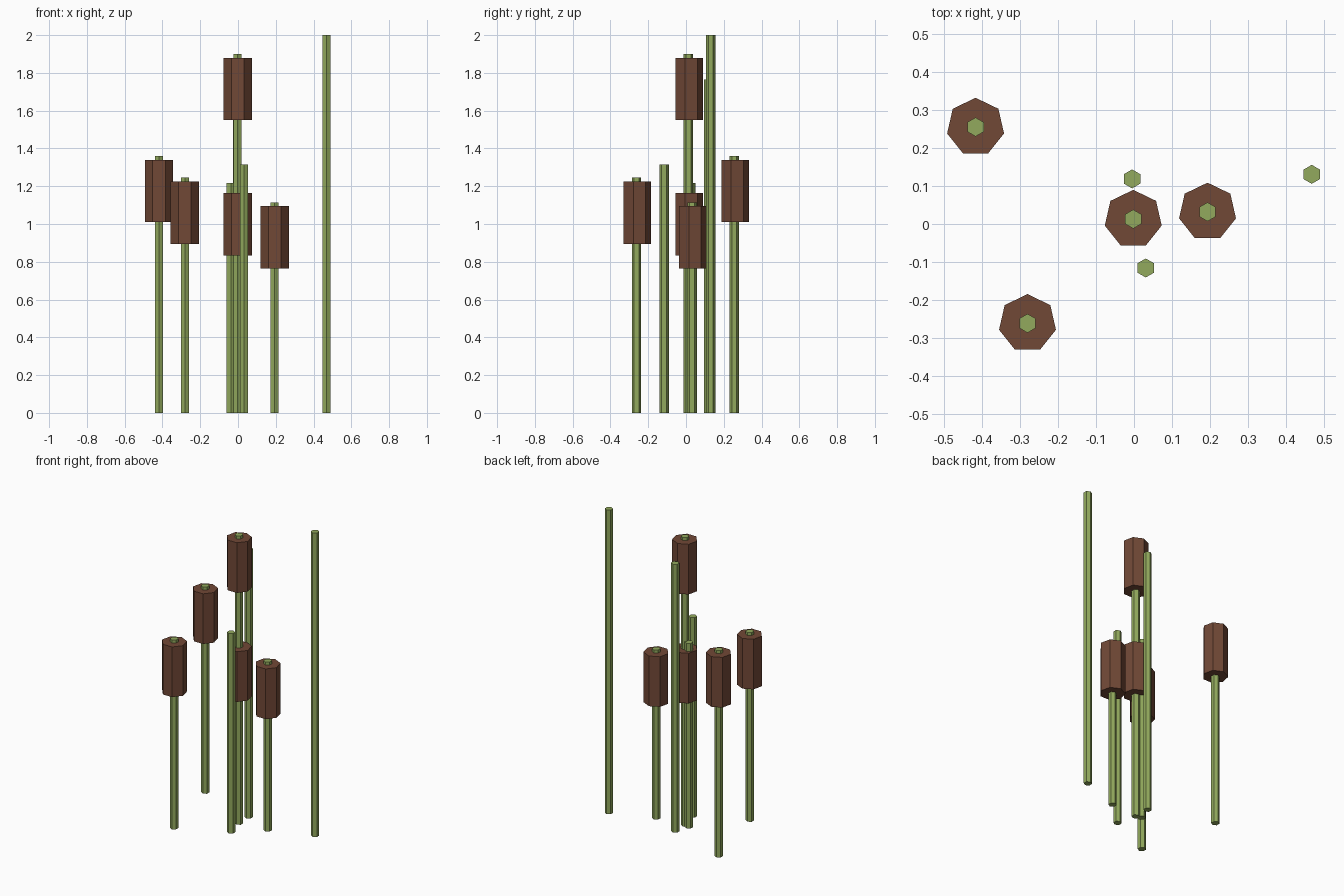
import bpy

cube = bpy.data.objects.get("Cube")
if cube:
    bpy.data.objects.remove(cube, do_unlink=True)


def material(name, rgb):
    mat = bpy.data.materials.new(name)
    mat.use_nodes = True
    mat.diffuse_color = (*rgb, 1)
    mat.node_tree.nodes["Principled BSDF"].inputs["Base Color"].default_value = (*rgb, 1)
    return mat


green = material("stem green", (0.29, 0.40, 0.11))
brown = material("seed head brown", (0.165, 0.065, 0.037))


def prism(name, sides, radius, x, y, bottom, top, mat):
    """Upright flat-sided prism with one corner pointing to the back."""
    bpy.ops.mesh.primitive_cylinder_add(
        vertices=sides, radius=radius, depth=top - bottom,
        location=(x, y, (bottom + top) / 2))
    obj = bpy.context.object
    obj.name = name
    obj.data.materials.append(mat)
    return obj


def stem(name, x, y, top):
    prism(name + "_stem", 6, 0.025, x, y, 0, top, green)


def seed_head(name, x, y, top):
    prism(name + "_seed_head", 7, 0.077, x, y, top - 0.33, top, brown)


# Reeds with a seed head just below the tip
for name, x, y, top in [
    ("back_right", -0.418, 0.256, 1.36),
    ("front_right", -0.281, -0.262, 1.245),
    ("left", 0.194, 0.032, 1.115),
    ("centre", -0.002, 0.013, 1.90),
]:
    stem(name, x, y, top)
    seed_head(name, x, y, top - 0.02)

# Second, lower seed head on the centre reed
seed_head("centre_lower", -0.002, 0.013, 1.163)

# Bare reeds
stem("tall_left", 0.469, 0.131, 2.0)
stem("centre_back", -0.005, 0.119, 1.765)
stem("centre_front", 0.031, -0.116, 1.315)
stem("centre_short", -0.038, 0.024, 1.218)
